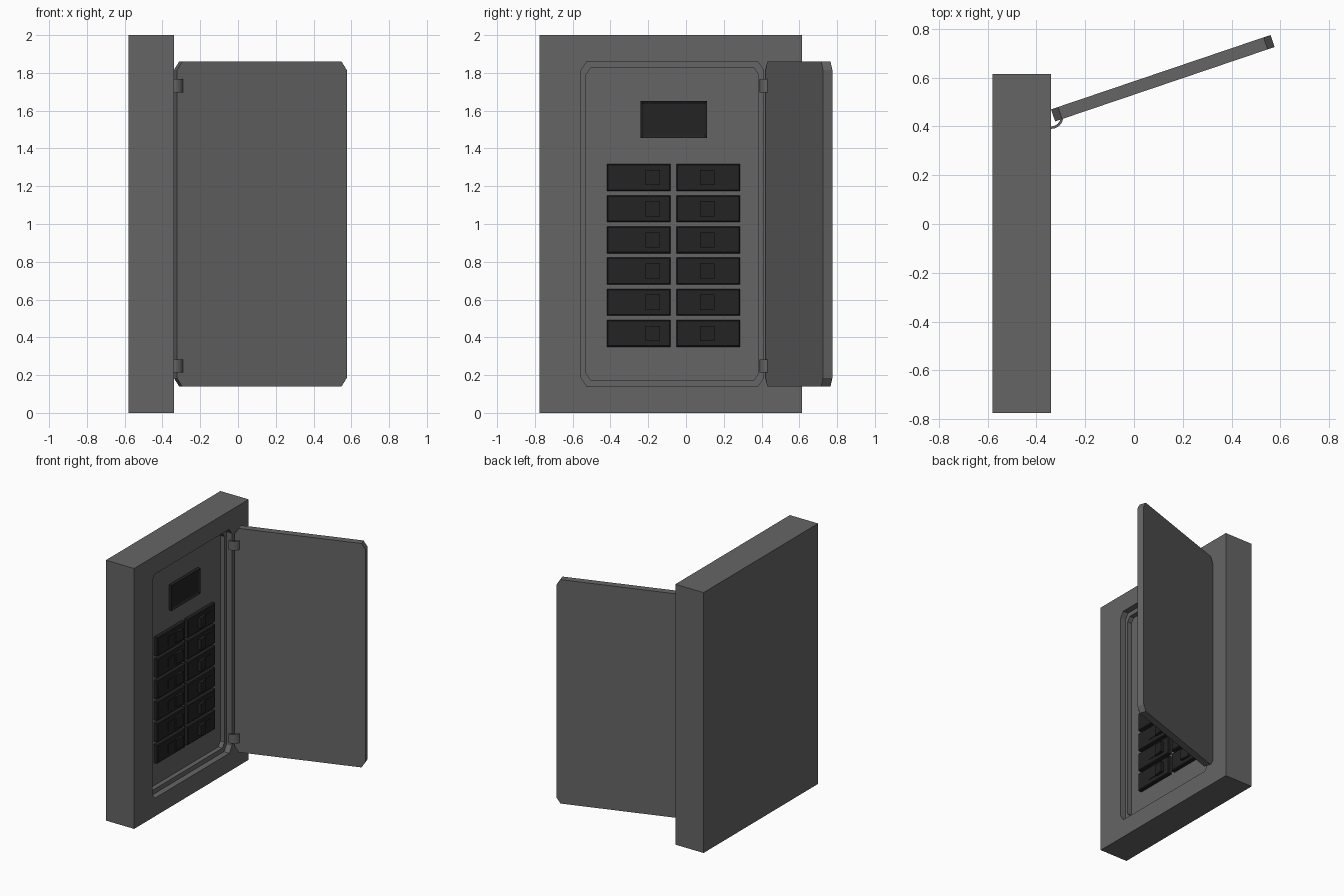
import bpy, bmesh, math
from mathutils import Matrix, Vector

if "Cube" in bpy.data.objects:
    bpy.data.objects.remove(bpy.data.objects["Cube"])


def material(name, value):
    m = bpy.data.materials.new(name)
    m.use_nodes = True
    col = (value, value, value, 1)
    m.diffuse_color = col
    m.node_tree.nodes["Principled BSDF"].inputs["Base Color"].default_value = col
    return m


GREY = material("steel grey", 0.13)
BLACK = material("switch black", 0.017)
FACE = -0.34  # x of the cabinet's front plane


def finish(name, bm, mat):
    bmesh.ops.recalc_face_normals(bm, faces=bm.faces)
    me = bpy.data.meshes.new(name)
    bm.to_mesh(me)
    bm.free()
    me.materials.append(mat)
    ob = bpy.data.objects.new(name, me)
    bpy.context.collection.objects.link(ob)
    return ob


def add_box(bm, x, y, z):
    """Box from (low, high) ranges."""
    size = [b - a for a, b in (x, y, z)]
    mid = [(a + b) / 2 for a, b in (x, y, z)]
    mat = Matrix.Translation(mid) @ Matrix.Diagonal((*size, 1))
    return bmesh.ops.create_cube(bm, size=1, matrix=mat)["verts"]


def prism(bm, outline, direction):
    """Extrude a flat outline along a vector."""
    face = bm.faces.new([bm.verts.new(p) for p in outline])
    ext = bmesh.ops.extrude_face_region(bm, geom=[face])["geom"]
    moved = [v for v in ext if isinstance(v, bmesh.types.BMVert)]
    bmesh.ops.translate(bm, verts=moved, vec=direction)


def clipped_rect(a0, a1, z0, z1, ca, cz):
    """Rectangle with cut corners, as (a, z) pairs."""
    return [(a0 + ca, z0), (a1 - ca, z0), (a1, z0 + cz), (a1, z1 - cz),
            (a1 - ca, z1), (a0 + ca, z1), (a0, z1 - cz), (a0, z0 + cz)]


# Cabinet with a two-step recess
bm = bmesh.new()
add_box(bm, (-0.58, FACE), (-0.775, 0.615), (0, 2))
cabinet = finish("cabinet", bm, GREY)
for rect, depth in (((-0.555, 0.41, 0.14, 1.86, 0.03, 0.045), 0.045),
                    ((-0.53, 0.385, 0.175, 1.825, 0.025, 0.035), 0.08)):
    bm = bmesh.new()
    prism(bm, [(FACE - depth, y, z) for y, z in clipped_rect(*rect)], (depth + 0.1, 0, 0))
    cutter = finish("recess_cutter", bm, GREY)
    cutter.hide_render = True
    mod = cabinet.modifiers.new("recess", "BOOLEAN")
    mod.operation, mod.solver, mod.object = "DIFFERENCE", "EXACT", cutter
    bpy.context.view_layer.objects.active = cabinet
    bpy.ops.object.modifier_apply(modifier=mod.name)
    bpy.data.objects.remove(cutter)

# Open door
angle = math.atan2(0.305, 0.9)
along = Vector((math.cos(angle), math.sin(angle), 0))
across = Vector((math.sin(angle), -math.cos(angle), 0))
corner = Vector((-0.34, 0.47, 0))
bm = bmesh.new()
outline = clipped_rect(0, 0.95, 0.14, 1.86, 0.03, 0.045)
prism(bm, [corner + along * a + Vector((0, 0, z)) for a, z in outline], across * 0.052)
finish("door", bm, GREY)

# Curved hinge straps
for label, z in (("lower", 0.213), ("upper", 1.697)):
    bm = bmesh.new()
    arc = [math.radians(d) for d in range(-105, 1, 15)]
    ring = [(FACE + r * math.cos(t), 0.44 + r * math.sin(t), z)
            for r, ts in ((0.05, arc), (0.04, arc[::-1])) for t in ts]
    prism(bm, ring, (0, 0, 0.07))
    finish(label + "_hinge", bm, GREY)

# Display with an inset screen
PANEL = FACE - 0.085
bm = bmesh.new()
add_box(bm, (PANEL, FACE - 0.055), (-0.24, 0.11), (1.455, 1.65))
bm.normal_update()
front = [f for f in bm.faces if f.normal.x > 0.9]
bmesh.ops.inset_region(bm, faces=front, thickness=0.02)
bmesh.ops.translate(bm, verts=front[0].verts, vec=(-0.008, 0, 0))
finish("display", bm, BLACK)

# Two columns of breakers; each toggle is thrown toward the middle
for side, mid_y, name in ((-1, -0.25, "left"), (1, 0.117, "right")):
    for row in range(6):
        z = 0.421 + row * 0.165
        bm = bmesh.new()
        add_box(bm, (PANEL, FACE - 0.055), (mid_y - 0.168, mid_y + 0.168), (z - 0.071, z + 0.071))
        bm.normal_update()
        front = [f for f in bm.faces if f.normal.x > 0.9]
        bmesh.ops.inset_region(bm, faces=front, thickness=0.008)
        bmesh.ops.translate(bm, verts=front[0].verts, vec=(0.005, 0, 0))
        # low slot plate and raised toggle
        split = -0.215 if side < 0 else 0.152
        slot = sorted((split, split + side * 0.078))
        grip = sorted((split, split - side * 0.078))
        add_box(bm, (FACE - 0.06, FACE - 0.046), slot, (z - 0.033, z + 0.033))
        verts = add_box(bm, (FACE - 0.06, FACE - 0.025), grip, (z - 0.04, z + 0.04))
        for v in verts:
            if v.co.x > FACE - 0.03 and abs(v.co.y - split) < 0.001:
                v.co.x -= 0.012
        finish(f"{name}_breaker_{row + 1}", bm, BLACK)
